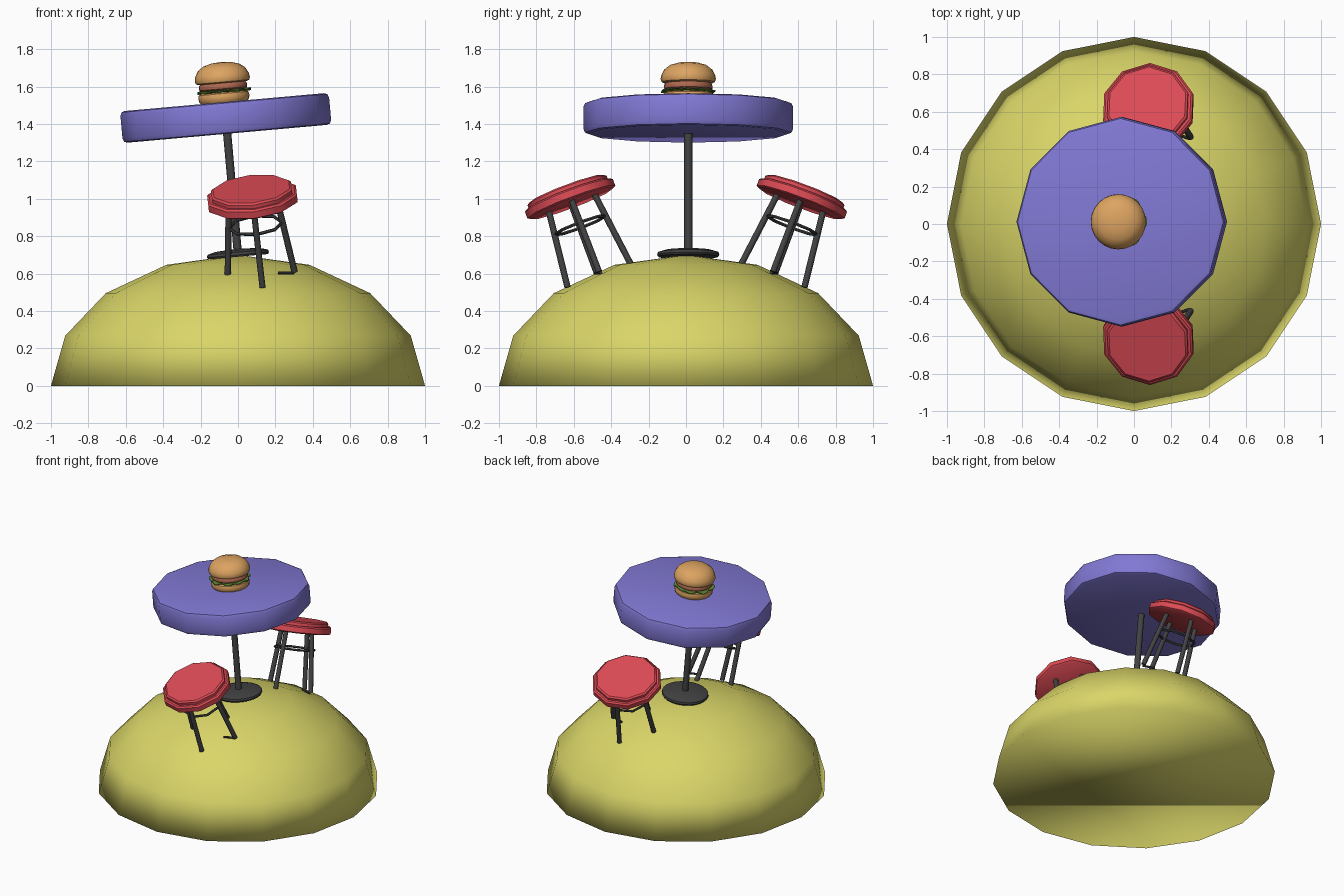
import bpy, bmesh
from math import sin, cos, pi, radians
from mathutils import Matrix, Vector

if "Cube" in bpy.data.objects:
    bpy.data.objects.remove(bpy.data.objects["Cube"])


def material(name, rgb):
    m = bpy.data.materials.new(name)
    m.diffuse_color = (*rgb, 1)
    m.use_nodes = True
    m.node_tree.nodes["Principled BSDF"].inputs["Base Color"].default_value = m.diffuse_color
    return m


GRASS = material("hill_yellow", (0.70, 0.67, 0.14))
PURPLE = material("table_purple", (0.22, 0.19, 0.66))
RED = material("seat_red", (0.72, 0.07, 0.09))
METAL = material("dark_metal", (0.055, 0.055, 0.055))
BUN = material("bun_tan", (0.72, 0.37, 0.12))
GREEN = material("lettuce_green", (0.10, 0.22, 0.03))
BROWN = material("patty_brown", (0.43, 0.14, 0.08))


def finish(name, bm, frame, mat, angle=40):
    bm.transform(frame)
    bmesh.ops.recalc_face_normals(bm, faces=bm.faces)
    mesh = bpy.data.meshes.new(name)
    bm.to_mesh(mesh)
    bm.free()
    mesh.materials.append(mat)
    ob = bpy.data.objects.new(name, mesh)
    bpy.context.collection.objects.link(ob)
    bpy.ops.object.select_all(action='DESELECT')
    ob.select_set(True)
    bpy.context.view_layer.objects.active = ob
    if angle >= 180:
        bpy.ops.object.shade_smooth()
    else:
        bpy.ops.object.shade_smooth_by_angle(angle=radians(angle))
    return ob


def lathe(profile, sides, phase=0.0, closed=False):
    """Spin (radius, z) points about z; open ends get a cap."""
    bm = bmesh.new()
    rings = []
    for r, z in profile:
        if r < 1e-6:
            rings.append([bm.verts.new((0, 0, z))] * sides)
        else:
            rings.append([bm.verts.new((r * cos(phase + 2 * pi * i / sides),
                                        r * sin(phase + 2 * pi * i / sides), z))
                          for i in range(sides)])
    pairs = list(zip(rings, rings[1:]))
    if closed:
        pairs.append((rings[-1], rings[0]))
    for a, b in pairs:
        for i in range(sides):
            j = (i + 1) % sides
            bm.faces.new(list(dict.fromkeys((a[i], a[j], b[j], b[i]))))
    if not closed:
        for ring in (rings[0], rings[-1]):
            if ring[0] is not ring[1]:
                bm.faces.new(ring)
    return bm


def rod(bm, a, b, radius, sides=10):
    a, b = Vector(a), Vector(b)
    d = b - a
    m = Matrix.Translation((a + b) / 2) @ d.to_track_quat('Z', 'Y').to_matrix().to_4x4()
    bmesh.ops.create_cone(bm, cap_ends=True, segments=sides, radius1=radius,
                          radius2=radius, depth=d.length, matrix=m)


# Hill: half of a squashed 16-sided sphere with a flat bottom
hill = [(cos(k * pi / 8), 0.7 * sin(k * pi / 8)) for k in range(4)] + [(0, 0.7)]
finish("hill", lathe(hill, 16), Matrix.Identity(4), GRASS, 180)

# Table, leaning to the left
table = Matrix.Translation((0, 0.012, 0.70)) @ Matrix.Rotation(radians(-5.1), 4, 'Y')
finish("table_base", lathe([(0.16, -0.01), (0.166, 0.0), (0.163, 0.014), (0.12, 0.026),
                            (0.03, 0.032), (0, 0.032)], 24), table, METAL)
pole = bmesh.new()
rod(pole, (0, 0, 0), (0, 0, 0.655), 0.022, 12)
finish("table_pole", pole, table, METAL)
finish("table_top", lathe([(0.535, 0.65), (0.552, 0.656), (0.56, 0.675), (0.56, 0.795),
                           (0.552, 0.814), (0.535, 0.82)], 12), table, PURPLE)

# Burger on the table
finish("bottom_bun", lathe([(0.125, 0.818), (0.134, 0.83), (0.137, 0.85), (0.133, 0.866),
                            (0.122, 0.873)], 24), table, BUN)
leaf = lathe([(0, 0.874), (0.09, 0.874), (0.142, 0.876), (0.142, 0.882),
              (0.09, 0.884), (0, 0.884)], 60)
for v in leaf.verts:
    if v.co.xy.length > 0.13:
        a = Vector((1, 0)).angle_signed(v.co.xy)
        v.co.z += 0.006 * sin(10 * a)
        v.co.xy *= 1 + 0.05 * cos(7 * a)
finish("lettuce", leaf, table, GREEN)
finish("patty", lathe([(0.118, 0.884), (0.128, 0.892), (0.13, 0.905), (0.126, 0.918),
                       (0.115, 0.926)], 24), table, BROWN)
finish("top_bun", lathe([(0.13, 0.922), (0.143, 0.928), (0.148, 0.943), (0.144, 0.965),
                         (0.128, 0.995), (0.098, 1.018), (0.052, 1.031), (0, 1.035)], 24),
       table, BUN)

# Stools: one at the front, mirrored to the back
front = (Matrix.Translation((0.08, -0.61, 0.975)) @ Matrix.Rotation(radians(-6.5), 4, 'Y')
         @ Matrix.Rotation(radians(20.5), 4, 'X'))
for side, frame in (("front", front), ("back", Matrix.Scale(-1, 4, (0, 1, 0)) @ front)):
    finish(side + "_seat", lathe([(0.238, 0), (0.251, 0.008), (0.251, 0.045), (0.24, 0.054),
                                  (0.226, 0.054), (0.226, 0.074), (0.214, 0.083)],
                                 10, radians(18)), frame, RED, 38)
    legs = bmesh.new()
    for k in range(4):
        c, s = cos(k * pi / 2), sin(k * pi / 2)
        rod(legs, (0.13 * c, 0.13 * s, 0.005), (0.18 * c, 0.18 * s, -0.415), 0.017)
    finish(side + "_stool_legs", legs, frame, METAL)
    ring = [(0.143 + 0.009 * cos(k * pi / 3), -0.125 + 0.009 * sin(k * pi / 3))
            for k in range(6)]
    finish(side + "_foot_ring", lathe(ring, 8, 0, True), frame, METAL, 50)
    # low brace just showing above the hill
    brace = bmesh.new()
    y = -1 if side == "front" else 1
    rod(brace, (0.30, 0.455 * y, 0.604), (0.215, 0.485 * y, 0.602), 0.008, 8)
    finish(side + "_low_brace", brace, Matrix.Identity(4), METAL)
